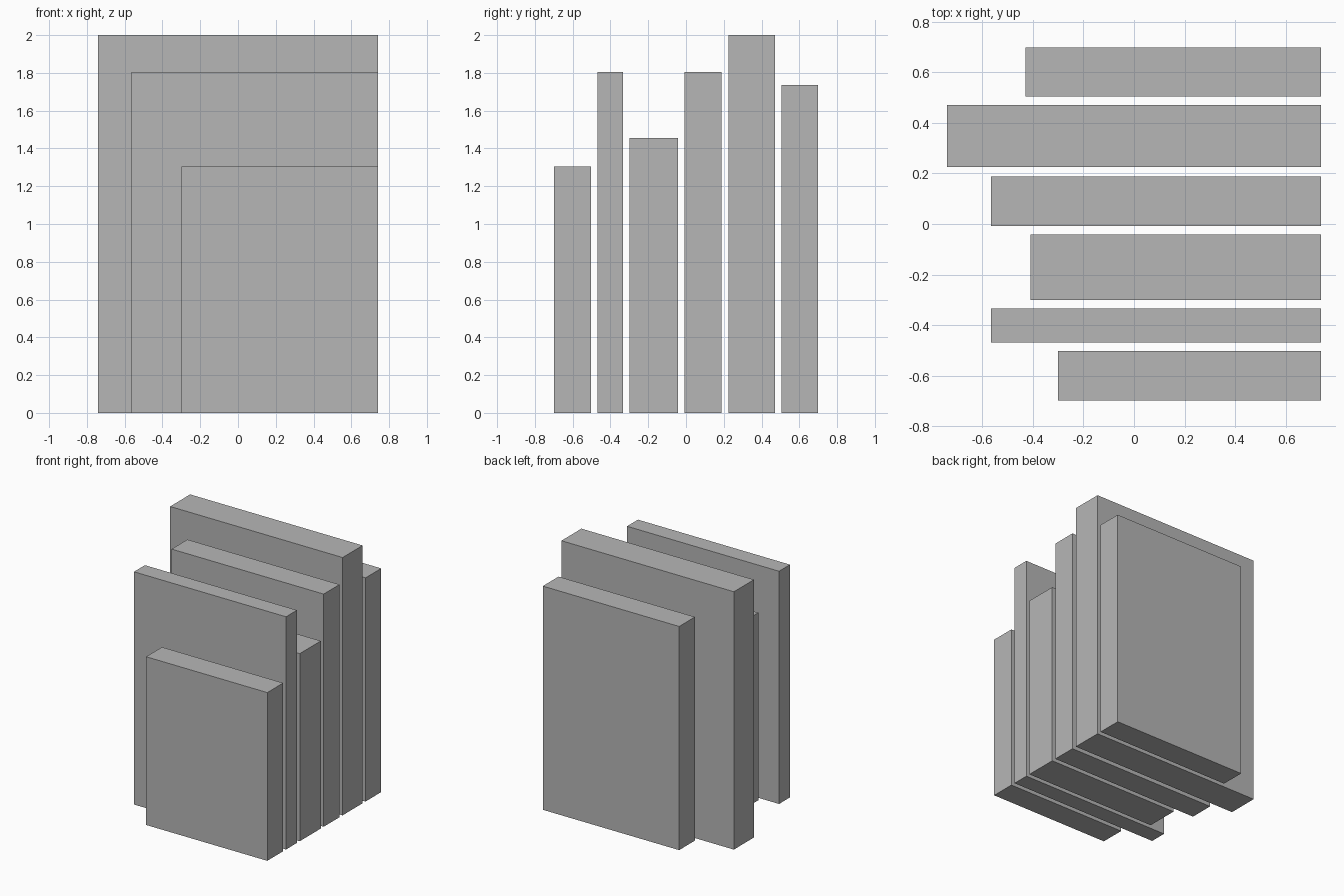
import bpy
import bmesh
from mathutils import Matrix, Vector

cube = bpy.data.objects.get("Cube")
if cube:
    bpy.data.objects.remove(cube, do_unlink=True)

grey = bpy.data.materials.new("plain_grey")
grey.use_nodes = True
colour = (0.47, 0.47, 0.47, 1)
grey.diffuse_color = colour
grey.node_tree.nodes["Principled BSDF"].inputs["Base Color"].default_value = colour

SPINE_X = 0.74  # all spines line up on this side


def add_book(name, fore_edge_x, y_front, y_back, height):
    """Upright closed book standing on the ground, spine at SPINE_X."""
    size = Vector((SPINE_X - fore_edge_x, y_back - y_front, height))
    centre = Vector((SPINE_X + fore_edge_x, y_front + y_back, height)) / 2
    bm = bmesh.new()
    bmesh.ops.create_cube(bm, size=1, matrix=Matrix.LocRotScale(None, None, size))
    mesh = bpy.data.meshes.new(name)
    bm.to_mesh(mesh)
    bm.free()
    mesh.materials.append(grey)
    book = bpy.data.objects.new(name, mesh)
    book.location = centre
    bpy.context.collection.objects.link(book)


# Row of books from front to back: fore edge, front, back, height
books = {
    "book_small": (-0.30, -0.698, -0.503, 1.305),
    "book_thin": (-0.565, -0.468, -0.334, 1.805),
    "book_thick": (-0.41, -0.30, -0.042, 1.455),
    "book_medium": (-0.565, -0.007, 0.187, 1.805),
    "book_tall": (-0.74, 0.225, 0.47, 2.0),
    "book_back": (-0.43, 0.505, 0.698, 1.735),
}
for name, dims in books.items():
    add_book(name, *dims)
